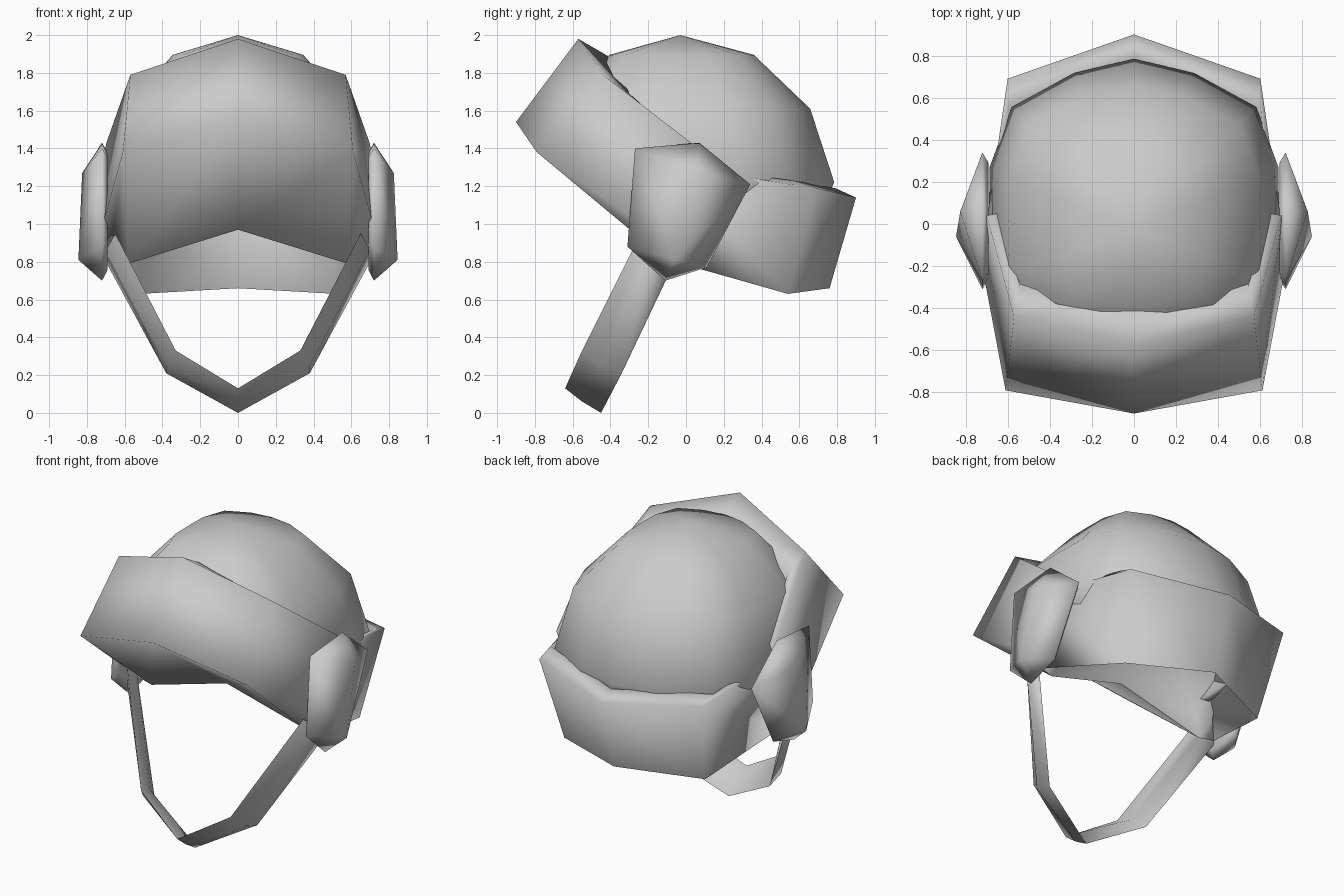
import bpy, bmesh, math
from mathutils import Vector

cube = bpy.data.objects.get("Cube")
if cube:
    bpy.data.objects.remove(cube, do_unlink=True)

grey = bpy.data.materials.new("plain_grey")
grey.use_nodes = True
grey.diffuse_color = (0.6, 0.6, 0.6, 1)
grey.node_tree.nodes["Principled BSDF"].inputs["Base Color"].default_value = (0.6, 0.6, 0.6, 1)


def finish(bm, name, angle):
    bmesh.ops.recalc_face_normals(bm, faces=bm.faces)
    mesh = bpy.data.meshes.new(name)
    bm.to_mesh(mesh)
    bm.free()
    mesh.materials.append(grey)
    obj = bpy.data.objects.new(name, mesh)
    bpy.context.collection.objects.link(obj)
    bpy.ops.object.select_all(action='DESELECT')
    obj.select_set(True)
    bpy.context.view_layer.objects.active = obj
    bpy.ops.object.shade_smooth_by_angle(angle=math.radians(angle))
    return obj


def mirrored_band(name, half):
    """Loft closed sections from the left end to the centre, then mirrored to the right."""
    sections = half + [[(-x, y, z) for x, y, z in s] for s in reversed(half[:-1])]
    bm = bmesh.new()
    rings = [[bm.verts.new(p) for p in s] for s in sections]
    n = len(rings[0])
    for a, b in zip(rings, rings[1:]):
        for i in range(n):
            j = (i + 1) % n
            bm.faces.new((a[i], a[j], b[j], b[i]))
    bm.faces.new(rings[0])
    bm.faces.new(rings[-1])
    return finish(bm, name, 100)


# Dome: low-poly half ellipsoid, squarish in plan with a slight point at front and back,
# and a short skirt below its equator
bm = bmesh.new()
bmesh.ops.create_uvsphere(bm, u_segments=16, v_segments=6, radius=1)
bmesh.ops.delete(bm, geom=[v for v in bm.verts if v.co.z < -0.6], context='VERTS')
for v in bm.verts:
    x, y, z = v.co
    r = math.hypot(x, y)
    if r > 0.01:
        square = r / (x ** 4 + y ** 4) ** 0.25
        x, y = x * square, y * square * (1 - 0.2 * abs(x) * square)
    drop = 0.78 if z > 0 else 0.4
    v.co = Vector((x * 0.69, y * 0.765 + 0.02 - 0.05 * max(z, 0), 1.22 + z * drop))
# The front is cut back along the slope of the brim
bmesh.ops.bisect_plane(bm, geom=bm.verts[:] + bm.edges[:] + bm.faces[:],
                       plane_co=(0, -0.12, 1.08), plane_no=(0, -0.59, -0.81), clear_outer=True)
dome = finish(bm, "dome", 80)
shell = dome.modifiers.new("wall", 'SOLIDIFY')
shell.thickness = 0.04

# Front brim: sections run inner top, top, tip, bottom, inner bottom
mirrored_band("front_brim", [
    [(0.65, 0.05, 1.38), (0.70, 0.04, 1.42), (0.71, -0.26, 1.02),
     (0.68, -0.06, 0.80), (0.62, 0.0, 0.90)],
    [(0.54, -0.30, 1.69), (0.57, -0.44, 1.79), (0.61, -0.79, 1.38),
     (0.58, -0.08, 0.79), (0.54, -0.06, 0.90)],
    [(0, -0.38, 1.87), (0, -0.57, 1.98), (0, -0.90, 1.54),
     (0, -0.12, 0.97), (0, -0.12, 1.08)],
])

# Rear guard: sections run inner top, outer top, bottom, inner wall
mirrored_band("rear_guard", [
    [(0.66, -0.06, 1.31), (0.71, -0.06, 1.30), (0.68, -0.06, 0.80), (0.62, -0.06, 1.05)],
    [(0.60, 0.57, 1.23), (0.60, 0.69, 1.19), (0.52, 0.54, 0.63), (0.50, 0.46, 1.05)],
    [(0, 0.79, 1.19), (0, 0.90, 1.14), (0, 0.76, 0.66), (0, 0.67, 1.05)],
])

# Chin strap: lens sections run front edge, outer ridge, back edge, inner ridge
mirrored_band("chin_strap", [
    [(0.65, -0.24, 0.95), (0.70, -0.18, 0.86), (0.70, -0.06, 0.80), (0.65, -0.14, 0.88)],
    [(0.33, -0.55, 0.33), (0.38, -0.46, 0.25), (0.38, -0.34, 0.21), (0.34, -0.44, 0.29)],
    [(0, -0.64, 0.13), (0, -0.55, 0.06), (0, -0.45, 0.0), (0, -0.53, 0.11)],
])

# Ear cups: hexagonal plates rising to an outer ridge
outline = [(-0.27, 1.40), (0.07, 1.43), (0.34, 1.21), (0.11, 0.77), (-0.11, 0.70), (-0.31, 0.88)]
for name, side in (("left_ear_cup", 1), ("right_ear_cup", -1)):
    bm = bmesh.new()
    for y, z in outline:
        bm.verts.new((side * 0.72, y, z))
        bm.verts.new((side * 0.69, y * 0.85, 1.08 + (z - 1.08) * 0.85))
    for x, y, z in ((0.825, 0.06, 1.27), (0.845, -0.06, 0.81)):
        bm.verts.new((side * x, y, z))
    bmesh.ops.convex_hull(bm, input=bm.verts)
    finish(bm, name, 150)
